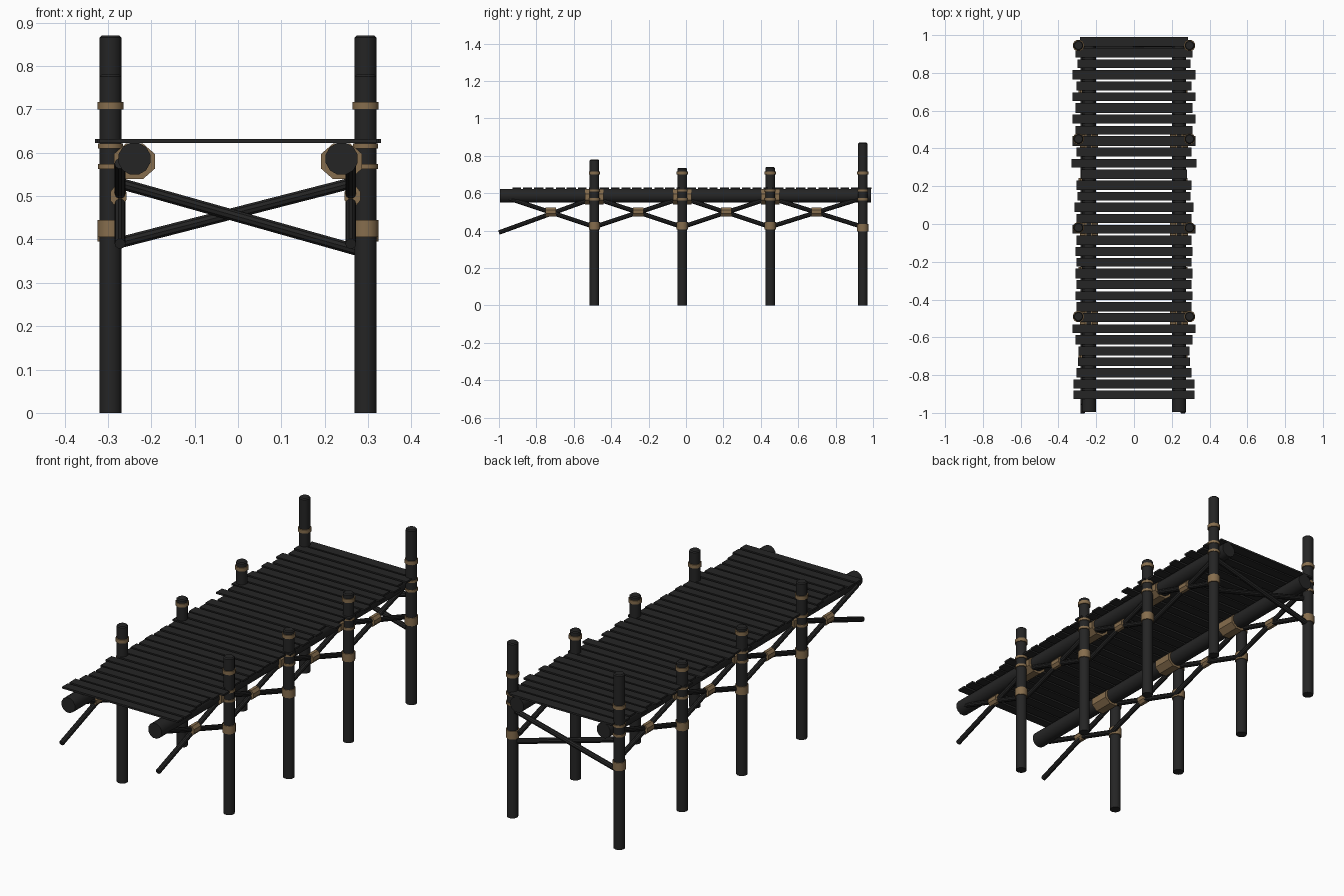
import bpy, bmesh, math
from mathutils import Vector, Matrix

if "Cube" in bpy.data.objects:
    bpy.data.objects.remove(bpy.data.objects["Cube"])


def material(name, rgb):
    m = bpy.data.materials.new(name)
    m.diffuse_color = (*rgb, 1)
    m.use_nodes = True
    m.node_tree.nodes["Principled BSDF"].inputs["Base Color"].default_value = m.diffuse_color
    return m


WOOD = material("dark_wood", (0.018, 0.018, 0.018))
ROPE = material("tan_rope", (0.24, 0.155, 0.075))


def finish(bm, name, mat, smooth=True):
    me = bpy.data.meshes.new(name)
    bm.to_mesh(me)
    bm.free()
    me.materials.append(mat)
    for f in me.polygons:
        f.use_smooth = False
    ob = bpy.data.objects.new(name, me)
    bpy.context.collection.objects.link(ob)
    if smooth:
        bpy.context.view_layer.objects.active = ob
        ob.select_set(True)
        bpy.ops.object.shade_smooth_by_angle(angle=math.radians(35))
        ob.select_set(False)
    return ob


def rod(name, a, b, r, mat, sides=12, chamfer=0.0, squash=1.0):
    """Round bar from a to b, optionally chamfered at the ends, widened by squash."""
    a, b = Vector(a), Vector(b)
    d = b - a
    bm = bmesh.new()
    bmesh.ops.create_cone(bm, cap_ends=True, segments=sides, radius1=r, radius2=r, depth=d.length)
    bmesh.ops.rotate(bm, verts=bm.verts, matrix=Matrix.Rotation(math.pi / sides, 3, 'Z'))
    bmesh.ops.scale(bm, verts=bm.verts, vec=(squash, 1, 1))
    if chamfer:
        rims = [e for e in bm.edges if e.verts[0].co.z > 0 and e.verts[1].co.z > 0]
        bmesh.ops.bevel(bm, geom=rims, offset=chamfer, segments=1, affect='EDGES')
    rot = d.to_track_quat('Z', 'Y').to_matrix().to_4x4()
    bm.transform(Matrix.Translation((a + b) / 2) @ rot)
    return finish(bm, name, mat, sides > 8)


def band(name, c, axis, r, length, sides=12, squash=1.0):
    h = Vector(axis) * length / 2
    return rod(name, Vector(c) - h, Vector(c) + h, r, ROPE, sides, 0, squash)


# posts: y position, height, lower lashing height
POSTS = [(-0.49, 0.78, 0.425), (-0.02, 0.735, 0.425), (0.45, 0.74, 0.425), (0.945, 0.87, 0.415)]
LOW, HIGH = 0.42, 0.575

for side, s, brace_x in (("left", -1, -0.272), ("right", 1, 0.260)):
    px, bx = s * 0.294, s * 0.239

    # long round bearer under the deck
    rod(f"{side}_beam", (bx, -0.995, 0.586), (bx, 0.99, 0.586), 0.038, WOOD, 12)

    for i, (y, h, low) in enumerate(POSTS):
        rod(f"{side}_post_{i}", (px, y, 0), (px, y, h), 0.0262, WOOD, 12, 0.005)
        # rope rings round the post
        for z, r, t in ((0.708, 0.031, 0.018), (0.615, 0.030, 0.012),
                        (0.568, 0.030, 0.012), (low, 0.031, 0.04)):
            band(f"{side}_post_rope", (px, y, z), (0, 0, 1), r, t)
        # rope wrapped round the beam
        if i < 3:
            band(f"{side}_beam_rope", (bx, y, 0.580), (0, 1, 0), 0.0445, 0.10, 8, 1.15)

    # crossed braces between posts, the first pair running past the front
    ys = [p[0] for p in POSTS]
    for i, (y0, y1) in enumerate(zip([-0.955] + ys[:-1], ys)):
        start = (brace_x, -1.0, 0.39) if i == 0 else (brace_x, y0, LOW)
        rod(f"{side}_rising_brace", start, (brace_x, y1, HIGH), 0.0125, WOOD, 10)
        rod(f"{side}_falling_brace", (brace_x, y0, HIGH), (brace_x, y1, LOW), 0.0125, WOOD, 10)
        band(f"{side}_brace_rope", (brace_x + s * 0.004, (y0 + y1) / 2, 0.5),
             (0, 1, 0), 0.025, 0.055, 8, 0.8)

# crossed braces between the two back posts
rod("back_rising_brace", (-0.275, 0.95, 0.392), (0.27, 0.95, 0.532), 0.0135, WOOD, 10)
rod("back_falling_brace", (-0.275, 0.935, 0.53), (0.275, 0.935, 0.375), 0.0135, WOOD, 10)

# deck planks from front to back, given by half width
HALF = [.32, .32, .305, .297, .295, .31, .325, .29, .305, .31, .305, .31, .305, .31, .305, .325,
        .305, .315, .30, .305, .28, .33, .305, .325, .31, .325, .31, .325, .305, .325, .30, .31]
HALF = HALF + [.285]
pitch = 1.87 / (len(HALF) - 1)
for i, w in enumerate(HALF):
    bm = bmesh.new()
    bmesh.ops.create_cube(bm, size=1)
    bmesh.ops.scale(bm, verts=bm.verts, vec=(2 * w, 0.048 + 0.003 * (i % 3 - 1), 0.009))
    bmesh.ops.translate(bm, verts=bm.verts, vec=(0, -0.905 + pitch * i, 0.6265))
    finish(bm, f"deck_plank_{i}", WOOD, False)
